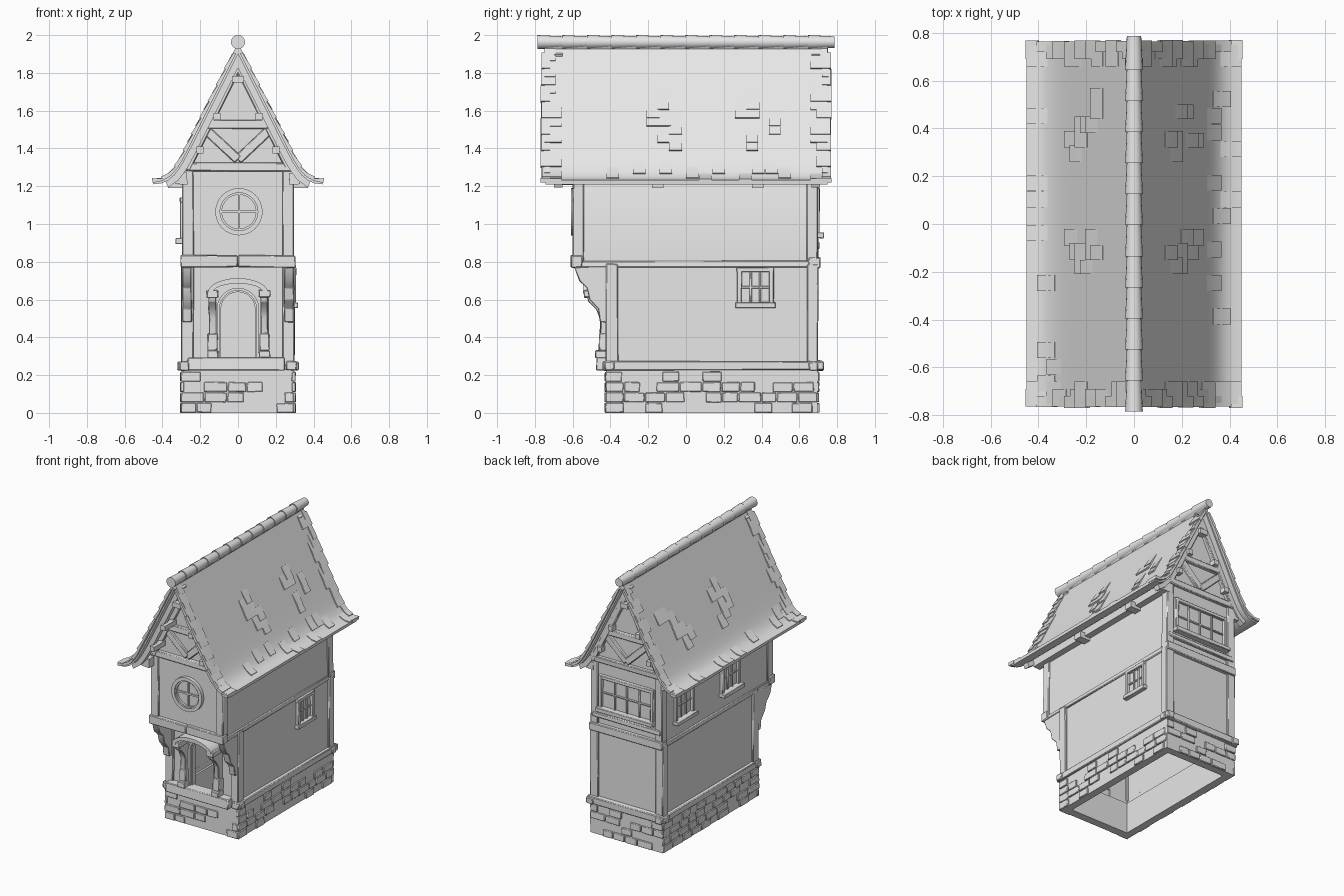
import bpy, bmesh, math, random
from mathutils import Vector

random.seed(4)
if "Cube" in bpy.data.objects:
    bpy.data.objects.remove(bpy.data.objects["Cube"], do_unlink=True)

grey = bpy.data.materials.new("plain grey")
grey.use_nodes = True
grey.diffuse_color = (0.8, 0.8, 0.8, 1)
grey.node_tree.nodes["Principled BSDF"].inputs["Base Color"].default_value = (0.8, 0.8, 0.8, 1)


def prism(bm, pts, a, b, axis="y", jitter=0):
    """Extrude a 2D outline from a to b: (x, z) along y, (y, z) along x."""
    def place(p, t):
        v = Vector((p[0], t, p[1]) if axis == "y" else (t, p[0], p[1]))
        return v + Vector([random.uniform(-jitter, jitter) for _ in range(3)])
    lo = [bm.verts.new(place(p, a)) for p in pts]
    hi = [bm.verts.new(place(p, b)) for p in pts]
    n = len(pts)
    bm.faces.new(lo)
    bm.faces.new(hi[::-1])
    for i in range(n):
        bm.faces.new((lo[i], hi[i], hi[(i + 1) % n], lo[(i + 1) % n]))


def box(bm, x0, x1, y0, y1, z0, z1, jitter=0):
    prism(bm, [(x0, z0), (x1, z0), (x1, z1), (x0, z1)], y0, y1, "y", jitter)


def strut(bm, p, q, width, y0, y1):
    """Straight timber between two (x, z) points."""
    p, q = Vector(p), Vector(q)
    d = (q - p).normalized()
    n = Vector((-d.y, d.x)) * width / 2
    prism(bm, [p - n, q - n, q + n, p + n], y0, y1, "y", 0.002)


def slab(bm, wall, u0, u1, z0, z1, d0, d1, jitter=0):
    """Box on a wall: u runs along it, d is the distance from the model's centre plane."""
    if wall in ("front", "back"):
        s = 1 if wall == "back" else -1
        box(bm, u0, u1, s * d0, s * d1, z0, z1, jitter)
    else:
        s = 1 if wall == "left" else -1
        box(bm, s * d0, s * d1, u0, u1, z0, z1, jitter)


def finish(bm, name, bevel=0):
    bmesh.ops.recalc_face_normals(bm, faces=bm.faces)
    me = bpy.data.meshes.new(name)
    bm.to_mesh(me)
    bm.free()
    me.materials.append(grey)
    ob = bpy.data.objects.new(name, me)
    bpy.context.collection.objects.link(ob)
    bpy.ops.object.select_all(action="DESELECT")
    ob.select_set(True)
    bpy.context.view_layer.objects.active = ob
    bpy.ops.object.shade_smooth_by_angle(angle=math.radians(30))
    if bevel:
        m = ob.modifiers.new("worn edges", "BEVEL")
        m.width, m.segments = bevel, 1
    return ob


def arc(cx, cz, rx, rz, a0, a1, n=12):
    return [(cx + rx * math.cos(math.radians(a0 + (a1 - a0) * i / n)),
             cz + rz * math.sin(math.radians(a0 + (a1 - a0) * i / n))) for i in range(n + 1)]


# Stone base: hollow ring with scattered proud stones
bm = bmesh.new()
for s in (-1, 1):
    box(bm, s * 0.24, s * 0.295, -0.42, 0.695, 0, 0.23)
box(bm, -0.24, 0.24, -0.42, -0.36, 0, 0.23)
box(bm, -0.24, 0.24, 0.64, 0.695, 0, 0.23)
finish(bm, "stone_base")

bm = bmesh.new()
for wall, u0, u1, d in (("front", -0.3, 0.3, 0.42), ("back", -0.3, 0.3, 0.695),
                        ("left", -0.425, 0.7, 0.295), ("right", -0.425, 0.7, 0.295)):
    for row in range(4):
        u = u0
        while u < u1 - 0.04:
            w = min(random.uniform(0.08, 0.13), u1 - u)
            if random.random() < 0.55:
                slab(bm, wall, u, u + w - 0.006, row * 0.055 + 0.002, row * 0.055 + 0.052,
                     d - 0.01, d + 0.01, 0.002)
            u += w
finish(bm, "base_stones", 0.003)

# Lower storey walls, open doorway in the front
bm = bmesh.new()
for s in (-1, 1):
    box(bm, s * 0.255, s * 0.285, -0.41, 0.685, 0.22, 0.79)
box(bm, -0.27, 0.27, 0.655, 0.685, 0.22, 0.79)
door = arc(0, 0.55, 0.1, 0.1, 180, 0)
outline = [(-0.27, 0.22), (-0.1, 0.22)] + door + [(0.1, 0.22), (0.27, 0.22), (0.27, 0.79), (-0.27, 0.79)]
prism(bm, outline, -0.41, -0.37)
finish(bm, "lower_walls")

# Upper storey with both gables
bm = bmesh.new()
prism(bm, [(-0.285, 0.78), (0.285, 0.78), (0.285, 1.3), (0, 1.87), (-0.285, 1.3)], -0.585, 0.685)
finish(bm, "upper_storey")

# Timber frame
bm = bmesh.new()
J = 0.003
for s in (-1, 1):
    box(bm, s * 0.235, s * 0.3, -0.425, -0.36, 0.25, 0.79, J)
    box(bm, s * 0.235, s * 0.3, 0.64, 0.7, 0.25, 0.79, J)
    box(bm, s * 0.235, s * 0.295, -0.6, -0.54, 0.8, 1.3, J)
    box(bm, s * 0.235, s * 0.295, 0.64, 0.7, 0.8, 1.3, J)
    box(bm, s * 0.255, s * 0.31, -0.44, 0.73, 0.225, 0.272, J)
    box(bm, s * 0.255, s * 0.295, -0.6, 0.705, 0.77, 0.805, J)
    box(bm, s * 0.3, s * 0.32, -0.43, -0.38, 0.225, 0.27, J)
    box(bm, s * 0.3, s * 0.32, 0.65, 0.7, 0.225, 0.27, J)
    box(bm, 0, s * 0.305, -0.61, -0.55, 0.77, 0.835, J)
box(bm, -0.3, 0.3, 0.65, 0.71, 0.765, 0.825, J)
box(bm, -0.28, 0.28, 0.66, 0.705, 0.87, 0.905, J)
box(bm, -0.3, 0.3, 0.65, 0.72, 0.225, 0.28, J)
box(bm, -0.265, 0.25, -0.475, -0.38, 0.225, 0.295, J)
# Gable timbers, the same at each end
for y0, y1 in ((-0.61, -0.57), (0.67, 0.71)):
    box(bm, -0.3, 0.3, y0, y1, 1.28, 1.325, J)
    box(bm, -0.17, 0.17, y0, y1, 1.505, 1.55, J)
    strut(bm, (0.0, 1.34), (0.17, 1.5), 0.05, y0 + 0.005, y1 - 0.005)
    strut(bm, (0.0, 1.34), (-0.17, 1.5), 0.05, y0 + 0.005, y1 - 0.005)
    for s in (-1, 1):
        strut(bm, (s * 0.275, 1.29), (0, 1.84), 0.04, y0, y1)
finish(bm, "timber_frame", 0.005)

# Curved brackets under the overhang and beside the door
bm = bmesh.new()
bracket = [(-0.41, 0.48), (-0.455, 0.48), (-0.465, 0.55), (-0.51, 0.6), (-0.525, 0.66),
           (-0.565, 0.7), (-0.59, 0.77), (-0.41, 0.78)]
for s in (-1, 1):
    prism(bm, bracket, s * 0.245, s * 0.295, "x", 0.002)
finish(bm, "overhang_brackets", 0.004)

bm = bmesh.new()
console = [(-0.4, 0.3), (-0.455, 0.3), (-0.455, 0.5), (-0.475, 0.55), (-0.515, 0.59), (-0.53, 0.645), (-0.4, 0.645)]
for x in (-0.135, 0.14):
    prism(bm, console, x - 0.02, x + 0.02, "x", 0.003)
    box(bm, x - 0.03, x + 0.03, -0.48, -0.4, 0.29, 0.33, J)
    box(bm, x - 0.026, x + 0.026, -0.462, -0.4, 0.33, 0.42, J)
    box(bm, x - 0.03, x + 0.03, -0.54, -0.4, 0.61, 0.65, J)
finish(bm, "door_columns", 0.004)

# Door arch trim and projecting hood
bm = bmesh.new()
for r0, r1, y in ((0.098, 0.112, -0.425), (0.09, 0.1, -0.405)):
    inner, outer = arc(0, 0.55, r0, r0, 0, 180), arc(0, 0.55, r1, r1, 180, 0)
    prism(bm, [(r0, 0.29)] + inner + [(-r0, 0.29), (-r1, 0.29)] + outer + [(r1, 0.29)], y, -0.37)
prism(bm, arc(0, 0.635, 0.135, 0.05, 0, 180) + arc(0, 0.635, 0.16, 0.078, 180, 0), -0.545, -0.4)
finish(bm, "door_arch")


# Windows: frame, sill and glazing bars
def window(name, wall, d, u0, u1, z0, z1, cols, sill=0.03):
    bm = bmesh.new()
    t = 0.025
    for a, b, c, e in ((u0, u0 + t, z0, z1), (u1 - t, u1, z0, z1), (u0, u1, z1 - t, z1)):
        slab(bm, wall, a, b, c, e, d - 0.01, d + 0.022, 0.002)
    slab(bm, wall, u0 - 0.008, u1 + 0.008, z0 - 0.005, z0 + t, d - 0.01, d + sill, 0.002)
    for i in range(1, cols):
        u = u0 + t + (u1 - u0 - 2 * t) * i / cols
        slab(bm, wall, u - 0.006, u + 0.006, z0, z1, d - 0.01, d + 0.01)
    zm = (z0 + z1) / 2
    slab(bm, wall, u0, u1, zm - 0.006, zm + 0.006, d - 0.01, d + 0.009)
    finish(bm, name, 0.003)


window("left_window", "left", 0.285, 0.27, 0.465, 0.56, 0.77, 3)
window("right_rear_window", "right", 0.285, 0.33, 0.55, 0.9, 1.14, 3, 0.045)
window("right_front_window", "right", 0.285, -0.21, 0.01, 0.9, 1.14, 3, 0.045)
window("back_window", "back", 0.685, -0.225, 0.225, 0.93, 1.19, 4, 0.045)

bm = bmesh.new()
for r0, r1, y in ((0.1, 0.125, -0.61), (0.09, 0.102, -0.6)):
    prism(bm, arc(0.005, 1.065, r0, r0, 0, 360, 32) + arc(0.005, 1.065, r1, r1, 360, 0, 32), y, -0.58)
box(bm, -0.001, 0.011, -0.595, -0.58, 0.97, 1.16)
box(bm, -0.09, 0.1, -0.595, -0.58, 1.059, 1.071)
finish(bm, "round_window")

# Roof: steep straight slopes flaring out at the eaves
slope = [Vector(p) for p in ((0, 1.95), (0.09, 1.77), (0.18, 1.59), (0.27, 1.41), (0.31, 1.335),
                             (0.345, 1.28), (0.38, 1.25), (0.415, 1.235), (0.45, 1.232))]


def on_roof(s, lift=0.0):
    """Point at distance s down the slope, raised off the surface by lift."""
    for p, q in zip(slope, slope[1:]):
        length = (q - p).length
        if s <= length or q is slope[-1]:
            d = (q - p) / length
            return p + d * s + Vector((-d.y, d.x)) * lift
        s -= length


def roof_band(bm, s0, s1, top, bottom, y0, y1, n=16):
    steps = [s0 + (s1 - s0) * i / n for i in range(n + 1)]
    pts = [on_roof(s, top) for s in steps] + [on_roof(s, bottom) for s in reversed(steps)]
    for side in (-1, 1):
        prism(bm, [(side * p.x, p.y) for p in pts], y0, y1)


LENGTH = sum((q - p).length for p, q in zip(slope, slope[1:]))
bm = bmesh.new()
roof_band(bm, 0, LENGTH, 0, -0.022, -0.745, 0.75, 24)
finish(bm, "roof")

# Barge rafters beneath each roof end, with purlin ends between them and the gable
bm = bmesh.new()
for y0, y1 in ((-0.7, -0.655), (0.665, 0.71)):
    roof_band(bm, 0.03, LENGTH - 0.06, -0.02, -0.056, y0, y1)
for side in (-1, 1):
    for s in (0.17, 0.39, 0.59):
        p = on_roof(s, -0.07)
        box(bm, side * p.x - 0.018, side * p.x + 0.018, -0.72, 0.73, p.y - 0.018, p.y + 0.018)
    for y in (-0.15, 0.38):
        box(bm, side * 0.27, side * 0.37, y - 0.03, y + 0.03, 1.19, 1.235)
    box(bm, side * 0.27, side * 0.33, -0.66, 0.7, 1.21, 1.27, J)
finish(bm, "rafters")

# Raised shingles: ragged ends, eave row and loose clusters
bm = bmesh.new()
ROWS = 9
PITCH = LENGTH / ROWS


def shingle(side, row, y0, y1, thick=0.011):
    s0, s1 = row * PITCH, min((row + 1) * PITCH, LENGTH + 0.004)
    mid = (s0 + s1) / 2
    pts = [on_roof(s0, 0.001), on_roof(mid, thick * 0.6), on_roof(s1, thick), on_roof(s1, -0.012), on_roof(mid, -0.012), on_roof(s0, -0.012)]
    prism(bm, [(side * p.x, p.y) for p in pts], y0, y1)


for side in (-1, 1):
    for row in range(ROWS):
        for end in (-1, 1):
            for half in (0, 0.5):
                inner = random.choice((0.66, 0.69, 0.72))
                outer = 0.757 + (0.01 if half else -0.006) + random.uniform(-0.004, 0.004)
                shingle(side, row + half, end * inner, end * outer, 0.011 if half else 0.008)
    for centre in (-0.15, 0.38):
        for row in (3, 3.5, 4, 4.5, 5, 5.5):
            y = centre + random.choice((-0.12, -0.06, 0, 0.06))
            shingle(side, row, y, y + random.choice((0.06, 0.07, 0.13)))
    for i in range(20):
        y = -0.7 + i * 0.07
        if random.random() < 0.5:
            shingle(side, ROWS - 1 - random.choice((0, 0, 0.5, 1)), y, y + 0.066, 0.007)
finish(bm, "shingles")

# Ridge: overlapping tapered round tiles
bm = bmesh.new()
TILES = 12
step = 1.56 / TILES
for i in range(TILES):
    y0 = -0.785 + i * step
    rings = []
    for y, r in ((y0, 0.037), (y0 + step + 0.012, 0.03)):
        rings.append([bm.verts.new((x, y, z)) for x, z in arc(0, 1.963, r, r, 0, 337.5, 15)])
    bm.faces.new(rings[0])
    bm.faces.new(rings[1][::-1])
    for k in range(16):
        bm.faces.new((rings[0][k], rings[1][k], rings[1][(k + 1) % 16], rings[0][(k + 1) % 16]))
finish(bm, "ridge_tiles")
